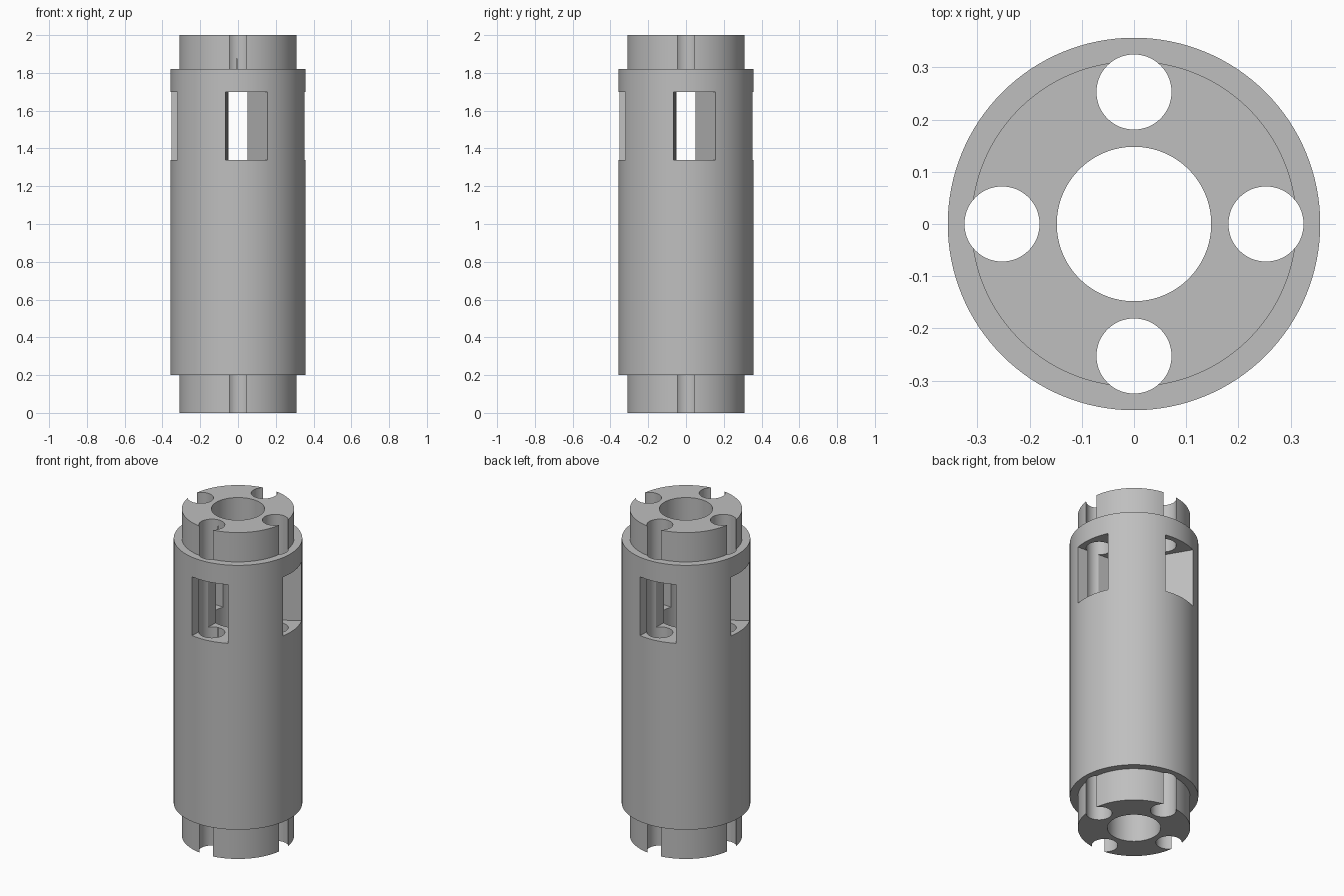
import bpy, bmesh, math

cube = bpy.data.objects.get("Cube")
if cube:
    bpy.data.objects.remove(cube, do_unlink=True)

BODY_R, COLLAR_R, BORE_R = 0.357, 0.312, 0.148
HOLE_R, HOLE_OFFSET = 0.072, 0.253
SEGMENTS = 128

grey = bpy.data.materials.new("plain grey")
grey.use_nodes = True
colour = (0.52, 0.52, 0.52, 1)
grey.diffuse_color = colour
grey.node_tree.nodes["Principled BSDF"].inputs["Base Color"].default_value = colour


def make_object(name, bm):
    bmesh.ops.recalc_face_normals(bm, faces=bm.faces)
    mesh = bpy.data.meshes.new(name)
    bm.to_mesh(mesh)
    bm.free()
    mesh.materials.append(grey)
    obj = bpy.data.objects.new(name, mesh)
    bpy.context.collection.objects.link(obj)
    return obj


def lathe(name, profile):
    """Revolve a closed (radius, height) outline around z."""
    bm = bmesh.new()
    angles = [2 * math.pi * i / SEGMENTS for i in range(SEGMENTS)]
    rings = [[bm.verts.new((r * math.cos(a), r * math.sin(a), z)) for a in angles]
             for r, z in profile]
    for k, ring in enumerate(rings):
        nxt = rings[(k + 1) % len(rings)]
        for i in range(SEGMENTS):
            j = (i + 1) % SEGMENTS
            bm.faces.new((ring[i], ring[j], nxt[j], nxt[i]))
    return make_object(name, bm)


def add_prism(bm, outline, z0, z1, turn):
    """Extrude a plan outline from z0 to z1, turned about z."""
    c, s = math.cos(turn), math.sin(turn)
    low, high = [[bm.verts.new((x * c - y * s, x * s + y * c, z)) for x, y in outline]
                 for z in (z0, z1)]
    bm.faces.new(low)
    bm.faces.new(high)
    for i in range(len(low)):
        j = (i + 1) % len(low)
        bm.faces.new((low[i], low[j], high[j], high[i]))


def cut_four(target, name, outline, z0, z1):
    """Cut the same prism out of the target at each quarter turn."""
    bm = bmesh.new()
    for i in range(4):
        add_prism(bm, outline, z0, z1, i * math.pi / 2)
    cutter = make_object(name, bm)
    cutter.hide_render = True
    mod = target.modifiers.new("cut", 'BOOLEAN')
    mod.operation, mod.solver, mod.object = 'DIFFERENCE', 'EXACT', cutter
    bpy.ops.object.select_all(action='DESELECT')
    bpy.context.view_layer.objects.active = target
    target.select_set(True)
    bpy.ops.object.modifier_apply(modifier=mod.name)
    bpy.data.objects.remove(cutter, do_unlink=True)


# Stepped tube: wide body with a narrower collar at each end
body = lathe("stepped_tube", [
    (BORE_R, 0), (COLLAR_R, 0), (COLLAR_R, 0.2), (BODY_R, 0.2),
    (BODY_R, 1.82), (COLLAR_R, 1.82), (COLLAR_R, 2.0), (BORE_R, 2.0)])

# Lengthwise channels, which open as notches in the collars
circle = [(HOLE_R * math.cos(math.pi * i / 32),
           HOLE_R * math.sin(math.pi * i / 32) - HOLE_OFFSET) for i in range(64)]
cut_four(body, "channel_cutter", circle, -0.1, 2.1)

# Side windows with one steep and one slanted wall, open to the bore
window = [(-0.072, -0.45), (0.235, -0.45), (0.0255, -0.1), (-0.0505, -0.1)]
cut_four(body, "window_cutter", window, 1.34, 1.70)

# Smooth round walls, sharp rims
bpy.ops.object.shade_smooth_by_angle(angle=math.radians(30))
